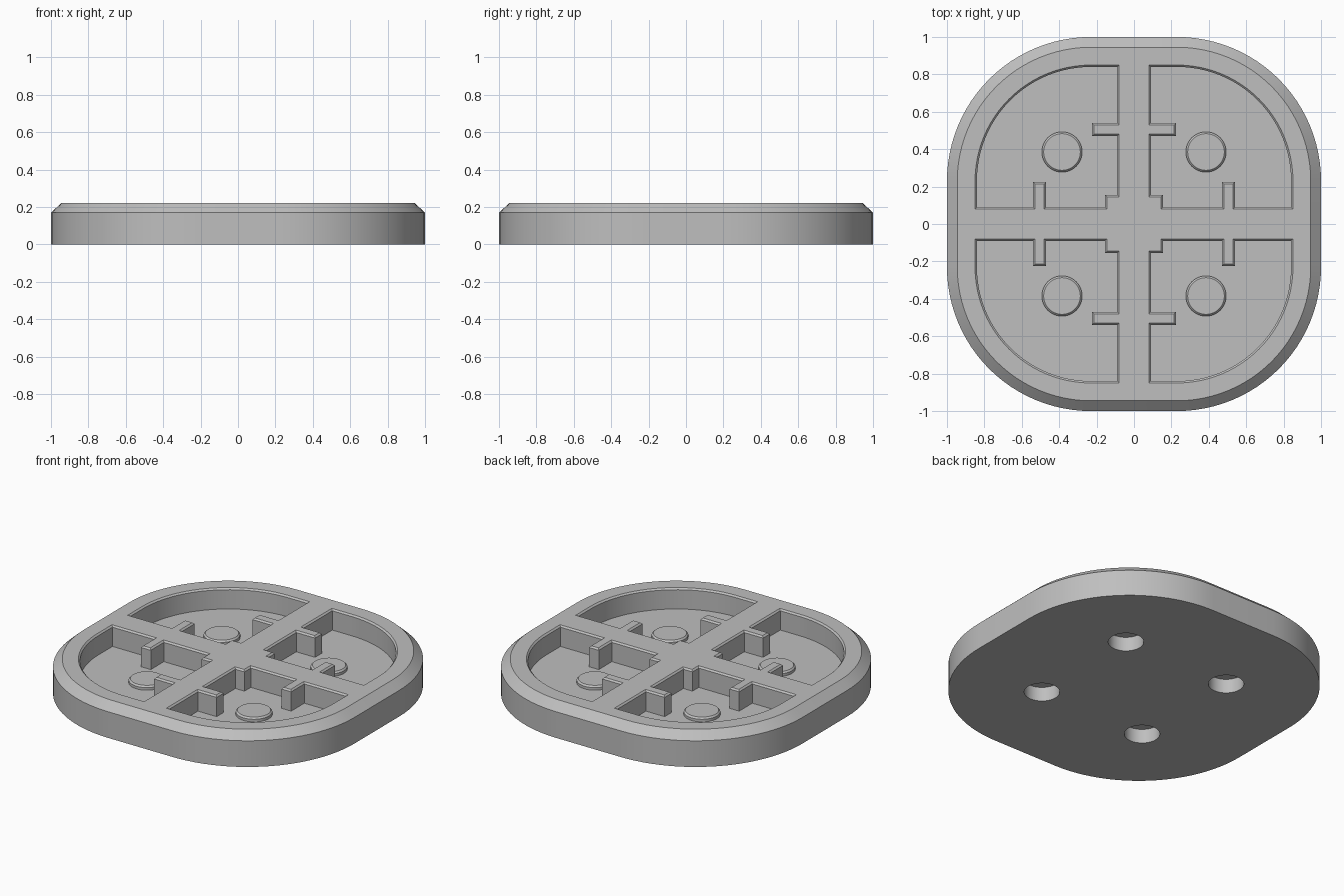
import bpy, bmesh
from math import sin, cos, pi
from mathutils import Vector, Matrix

cube = bpy.data.objects.get("Cube")
if cube:
    bpy.data.objects.remove(cube, do_unlink=True)

grey = bpy.data.materials.new("plain grey")
grey.use_nodes = True
COLOUR = (0.52, 0.52, 0.52, 1)
grey.diffuse_color = COLOUR
grey.node_tree.nodes["Principled BSDF"].inputs["Base Color"].default_value = COLOUR

HEIGHT = 0.22
FLOOR = 0.085
ARC_CENTRE = 0.23
DISC_CENTRE = 0.385
QUADRANTS = [(1, 1), (-1, 1), (-1, -1), (1, -1)]


def arc(cx, cy, radius, start, sweep, steps):
    angles = [start + sweep * i / steps for i in range(steps + 1)]
    return [Vector((cx + radius * cos(a), cy + radius * sin(a))) for a in angles]


def circle(radius):
    return arc(DISC_CENTRE, DISC_CENTRE, radius, 0, 2 * pi, 48)[:-1]


def rounded_square(half):
    pts = []
    for i, (sx, sy) in enumerate(QUADRANTS):
        pts += arc(sx * ARC_CENTRE, sy * ARC_CENTRE, half - ARC_CENTRE,
                   i * pi / 2, pi / 2, 24)
    return pts


def grow(pts, amount):
    """Mitred outward offset of a counter-clockwise outline."""
    out = []
    for i, p in enumerate(pts):
        a = (p - pts[i - 1]).normalized()
        b = (pts[(i + 1) % len(pts)] - p).normalized()
        n1, n2 = Vector((a.y, -a.x)), Vector((b.y, -b.x))
        out.append(p + (n1 + n2) * amount / (1 + n1.dot(n2)))
    return out


def loft(bm, layers):
    """Closed solid through (outline, z) layers of equal point count."""
    rings = [[bm.verts.new((p.x, p.y, z)) for p in pts] for pts, z in layers]
    for low, high in zip(rings, rings[1:]):
        for i in range(len(low)):
            j = (i + 1) % len(low)
            bm.faces.new((low[i], low[j], high[j], high[i]))
    bm.faces.new(rings[0][::-1])
    bm.faces.new(rings[-1])


def make_object(name, layers, four_times=True):
    bm = bmesh.new()
    for sx, sy in QUADRANTS if four_times else [(1, 1)]:
        part = bmesh.new()
        loft(part, layers)
        part.transform(Matrix.Diagonal((sx, sy, 1, 1)))
        temp = bpy.data.meshes.new("temp")
        part.to_mesh(temp)
        part.free()
        bm.from_mesh(temp)
        bpy.data.meshes.remove(temp)
    bmesh.ops.recalc_face_normals(bm, faces=bm.faces)
    mesh = bpy.data.meshes.new(name)
    bm.to_mesh(mesh)
    bm.free()
    mesh.materials.append(grey)
    obj = bpy.data.objects.new(name, mesh)
    bpy.context.collection.objects.link(obj)
    return obj


def combine(target, tool, operation):
    mod = target.modifiers.new(tool.name, 'BOOLEAN')
    mod.operation = operation
    mod.solver = 'EXACT'
    mod.object = tool
    tool.hide_render = True
    bpy.context.view_layer.objects.active = target
    bpy.ops.object.modifier_apply(modifier=mod.name)
    bpy.data.objects.remove(tool, do_unlink=True)


# Rounded tray body with a chamfered top rim
tray = make_object("tray", [(rounded_square(1), 0), (rounded_square(1), 0.17),
                            (rounded_square(0.945), HEIGHT)], False)

# Pocket outline, symmetric about its diagonal, leaving two fins and a corner block
side = [Vector(p) for p in ((0.155, 0.155), (0.155, 0.09), (0.47, 0.09), (0.47, 0.225),
                            (0.54, 0.225), (0.54, 0.09), (0.84, 0.09))]
pocket = (side + arc(ARC_CENTRE, ARC_CENTRE, 0.61, 0, pi / 2, 24)
          + [Vector((p.y, p.x)) for p in reversed(side[1:])])
LIP = 0.01
pockets = make_object("pocket_cutter", [
    (pocket, FLOOR), (pocket, HEIGHT - LIP),
    (grow(pocket, LIP), HEIGHT), (grow(pocket, LIP), HEIGHT + 0.1)])
combine(tray, pockets, 'DIFFERENCE')

# Raised chamfered discs on the pocket floors
discs = make_object("floor_discs", [
    (circle(0.108), 0.04), (circle(0.108), FLOOR + 0.017), (circle(0.098), FLOOR + 0.027)])
combine(tray, discs, 'UNION')

# Blind round holes under the discs
holes = make_object("hole_cutter", [(circle(0.105), -0.1), (circle(0.105), 0.092)])
combine(tray, holes, 'DIFFERENCE')

# Smooth curved walls, sharp edges kept
bpy.ops.object.select_all(action='DESELECT')
tray.select_set(True)
bpy.context.view_layer.objects.active = tray
bpy.ops.object.shade_smooth_by_angle(angle=pi / 6)
